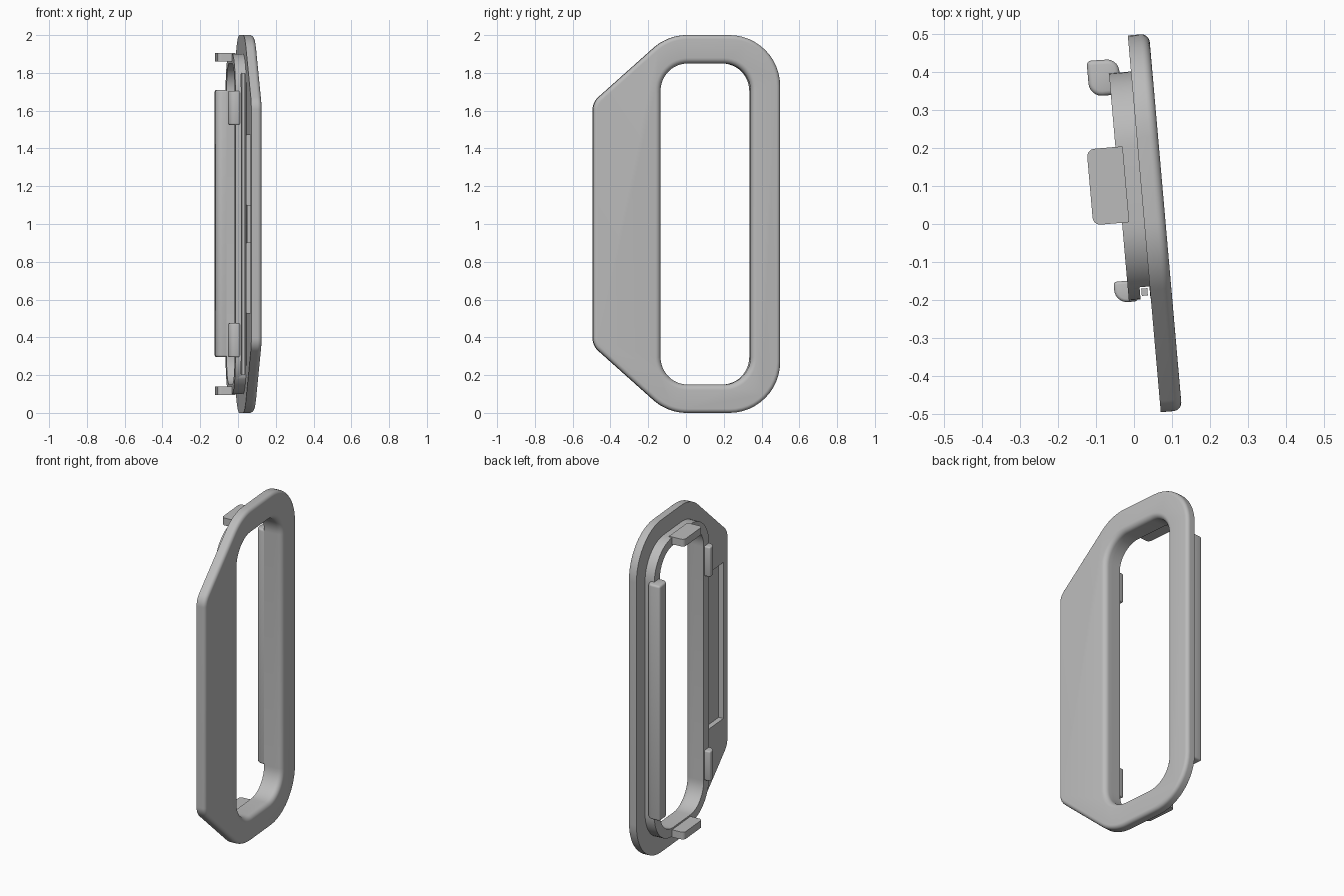
import bpy, bmesh, math
from mathutils import Vector

if "Cube" in bpy.data.objects:
    bpy.data.objects.remove(bpy.data.objects["Cube"])

TILT = math.radians(5)
FRONT, BACK, RIM = 0.083, 0.027, -0.031

grey = bpy.data.materials.new("plain_grey")
grey.use_nodes = True
grey.diffuse_color = (0.5, 0.5, 0.5, 1)
grey.node_tree.nodes["Principled BSDF"].inputs["Base Color"].default_value = grey.diffuse_color


def outline(corners, grow=0.0, steps=12):
    """Rounded convex polygon from (a, b, radius) corners, grown outward."""
    pts = []
    n = len(corners)
    for i, (a, b, r) in enumerate(corners):
        p = Vector((a, b))
        d0 = (p - Vector(corners[i - 1][:2])).normalized()
        d1 = (Vector(corners[(i + 1) % n][:2]) - p).normalized()
        if r == 0:
            pts.append(p)
            continue
        turn = d0.angle(d1)
        side = 1 if d0.x * d1.y - d0.y * d1.x > 0 else -1
        inward = Vector((-d0.y, d0.x)) * side
        centre = p - d0 * r * math.tan(turn / 2) + inward * r
        for k in range(steps + 1):
            t = turn * k / steps
            pts.append(centre + (r + grow) * (d0 * math.sin(t) - inward * math.cos(t)))
    return pts


def loft(name, rings):
    """Closed solid through matching rings of 3D points."""
    bm = bmesh.new()
    loops = [[bm.verts.new(p) for p in ring] for ring in rings]
    n = len(loops[0])
    for lo, hi in zip(loops, loops[1:]):
        for i in range(n):
            j = (i + 1) % n
            bm.faces.new((lo[i], lo[j], hi[j], hi[i]))
    bm.faces.new(loops[0])
    bm.faces.new(loops[-1])
    bmesh.ops.recalc_face_normals(bm, faces=bm.faces)
    mesh = bpy.data.meshes.new(name)
    bm.to_mesh(mesh)
    bm.free()
    mesh.materials.append(grey)
    ob = bpy.data.objects.new(name, mesh)
    bpy.context.collection.objects.link(ob)
    ob.rotation_euler.z = TILT
    return ob


def across(name, corners, layers):
    """Solid stacked through the thickness; layers are (depth, grow)."""
    return loft(name, [[(u, p.x, p.y) for p in outline(corners, g)] for u, g in layers])


def upright(name, corners, z0, z1):
    """Solid with a plan outline, running from z0 to z1."""
    return loft(name, [[(p.x, p.y, z) for p in outline(corners, 0, 8)] for z in (z0, z1)])


def block(name, u0, u1, v0, v1, z0, z1):
    return upright(name, [(u0, v0, 0), (u1, v0, 0), (u1, v1, 0), (u0, v1, 0)], z0, z1)


def rect(v0, v1, z0, z1, r):
    return [(v0, z0, r), (v1, z0, r), (v1, z1, r), (v0, z1, r)]


def activate(ob):
    bpy.ops.object.select_all(action='DESELECT')
    ob.select_set(True)
    bpy.context.view_layer.objects.active = ob


def cut(ob, cutter):
    activate(ob)
    mod = ob.modifiers.new("cut", 'BOOLEAN')
    mod.operation, mod.solver, mod.object = 'DIFFERENCE', 'EXACT', cutter
    bpy.ops.object.modifier_apply(modifier=mod.name)


def soften(ob, width):
    activate(ob)
    mod = ob.modifiers.new("soft", 'BEVEL')
    mod.width, mod.segments, mod.limit_method = width, 3, 'ANGLE'
    mod.angle_limit = math.radians(40)
    bpy.ops.object.modifier_apply(modifier=mod.name)


def fillet(r, sign):
    """Quarter-round layers ending at the front face."""
    arc = [math.pi / 2 * k / 6 for k in range(7)]
    return [(FRONT - r + r * math.sin(t), sign * r * (1 - math.cos(t))) for t in arc]


# Face plate with a sloped edge
plate_shape = [(-0.499, 0.355, 0.09), (-0.1, 0, 0.27), (0.495, 0, 0.27),
               (0.495, 2, 0.27), (-0.1, 2, 0.27), (-0.499, 1.645, 0.09)]
plate = across("face_plate", plate_shape, [(BACK, 0)] + fillet(0.022, -1))

# Collar standing behind the opening
collar = across("collar", rect(-0.199, 0.4, 0.1, 1.9, 0.2), [(RIM, 0), (BACK + 0.003, 0)])

# Cutters: flared opening, back pocket and side groove
opening = across("opening_cutter", rect(-0.14, 0.339, 0.15, 1.85, 0.145),
                 [(-0.2, 0)] + fillet(0.03, 1) + [(0.2, 0.03)])
pocket = block("pocket_cutter", -0.1, 0.057, -0.455, -0.205, 0.53, 1.47)
groove = block("groove_cutter", 0, BACK - 0.001, -0.3, -0.167, -0.1, 2.1)
cut(plate, opening)
cut(plate, pocket)
cut(collar, opening)
cut(collar, groove)
for helper in (opening, pocket, groove):
    bpy.data.objects.remove(helper)
parts = [plate, collar]

# Tongue in the pocket and strip in the groove
parts.append(block("pocket_tongue", BACK, 0.06, -0.235, -0.2, 0.9, 1.1))
parts.append(block("groove_strip", 0.004, 0.02, -0.19, -0.171, 0.2, 1.8))

# Long rounded hook along the rear side
long_hook = upright("long_hook", [(-0.087, 0.343, 0.035), (-0.012, 0.343, 0),
                                  (-0.003, 0.4, 0), (-0.006, 0.436, 0.032),
                                  (-0.087, 0.438, 0)], 0.295, 1.71)
soften(long_hook, 0.012)
parts.append(long_hook)

# Mirrored pairs: small hooks and end tabs
for end, flip in (("lower", False), ("upper", True)):
    def span(z0, z1):
        return (2 - z1, 2 - z0) if flip else (z0, z1)
    hook = upright(end + "_small_hook", [(-0.067, -0.203, 0.034), (-0.007, -0.203, 0),
                                         (-0.007, -0.147, 0), (-0.067, -0.147, 0)],
                   *span(0.295, 0.475))
    soften(hook, 0.008)
    tab = upright(end + "_tab", [(-0.107, 0.006, 0.02), (-0.012, 0.006, 0),
                                 (-0.012, 0.206, 0), (-0.107, 0.206, 0.02)],
                  *span(0.096, 0.14))
    parts += [hook, tab]

for ob in parts:
    activate(ob)
    bpy.ops.object.shade_smooth_by_angle(angle=math.radians(35))
